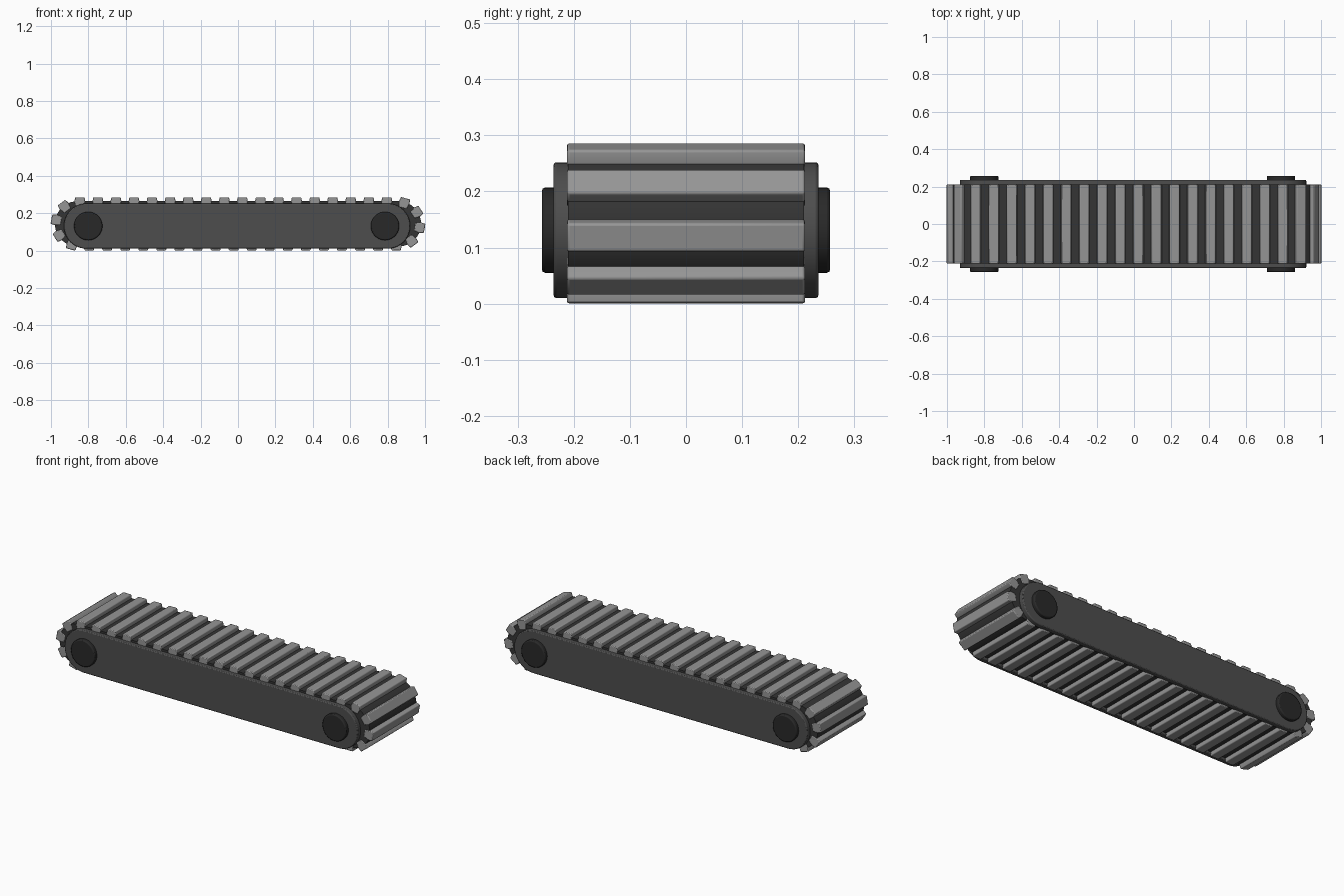
import bpy
from math import pi, sin, cos

cube = bpy.data.objects.get("Cube")
if cube:
    bpy.data.objects.remove(cube, do_unlink=True)


def material(name, value):
    m = bpy.data.materials.new(name)
    m.use_nodes = True
    colour = (value, value, value, 1)
    m.diffuse_color = colour
    m.node_tree.nodes["Principled BSDF"].inputs["Base Color"].default_value = colour
    return m


PAD = material("pad grey", 0.30)
BELT = material("belt black", 0.035)
PLATE = material("plate dark grey", 0.075)
HUB = material("hub black", 0.022)


def prism(name, profile, y0, y1, mat, bevel, segments=2):
    """Extrude an x-z outline from y0 to y1 and round its edges."""
    n = len(profile)
    verts = [(x, y, z) for y in (y0, y1) for x, z in profile]
    faces = [tuple(range(n)), tuple(reversed(range(n, 2 * n)))]
    faces += [(i, i + n, (i + 1) % n + n, (i + 1) % n) for i in range(n)]
    mesh = bpy.data.meshes.new(name)
    mesh.from_pydata(verts, [], faces)
    mesh.materials.append(mat)
    ob = bpy.data.objects.new(name, mesh)
    bpy.context.collection.objects.link(ob)
    if bevel:
        mod = ob.modifiers.new("rounded edges", "BEVEL")
        mod.width, mod.segments = bevel, segments
        mod.limit_method, mod.angle_limit = "ANGLE", pi / 6
    bpy.ops.object.select_all(action="DESELECT")
    ob.select_set(True)
    bpy.context.view_layer.objects.active = ob
    bpy.ops.object.shade_smooth_by_angle(angle=pi / 6)
    return ob


def stadium(cx, cz, half, r, steps=20):
    """Counter-clockwise outline with two round ends."""
    pts = []
    for side, start in ((1, -pi / 2), (-1, pi / 2)):
        for i in range(steps + 1):
            a = start + pi * i / steps
            pts.append((cx + side * half + r * cos(a), cz + r * sin(a)))
    return pts


# Track belt
HALF, CZ, R, MID, WIDTH = 0.858, 0.143, 0.142, 0.13, 0.212
prism("track_belt", stadium(0, CZ, HALF, 0.121), -WIDTH + 0.002, WIDTH - 0.002, BELT, 0)


def track_point(s):
    """Centre of curvature side point and outward angle at arc length s."""
    arc, run = pi * MID, 2 * HALF
    s %= 2 * (arc + run)
    side = 1
    if s >= arc + run:
        s, side = s - arc - run, -1
    if s < arc:
        a, x = s / MID - pi / 2, HALF
    else:
        a, x = pi / 2, HALF - (s - arc)
    return side * x, a if side > 0 else a + pi


# Track pads, spaced evenly round the belt
COUNT = 44
PITCH = 2 * (pi * MID + 2 * HALF) / COUNT
PHASE = MID * (pi / 2 - 0.18)
PAD_SHAPE = [(0.088, -0.021), (0.120, -0.029), (R, -0.025),
             (R, 0.025), (0.120, 0.029), (0.088, 0.021)]
for k in range(COUNT):
    x, a = track_point(PHASE + k * PITCH)
    shape = [(x + r * cos(a) - t * sin(a), CZ + r * sin(a) + t * cos(a))
             for r, t in PAD_SHAPE]
    prism(f"track_pad_{k + 1}", shape, -WIDTH, WIDTH, PAD, 0.004)

# Side plates and wheel hubs
for side, label in ((-1, "front"), (1, "back")):
    y0, y1 = sorted((side * 0.205, side * 0.236))
    prism(f"{label}_side_plate", stadium(-0.005, 0.131, 0.805, 0.121), y0, y1, PLATE, 0.005)
    y0, y1 = sorted((side * 0.225, side * 0.257))
    for x, end in ((-0.801, "right"), (0.786, "left")):
        circle = [(x + 0.076 * cos(2 * pi * i / 40), 0.131 + 0.076 * sin(2 * pi * i / 40))
                  for i in range(40)]
        prism(f"{label}_{end}_hub", circle, y0, y1, HUB, 0.006)
